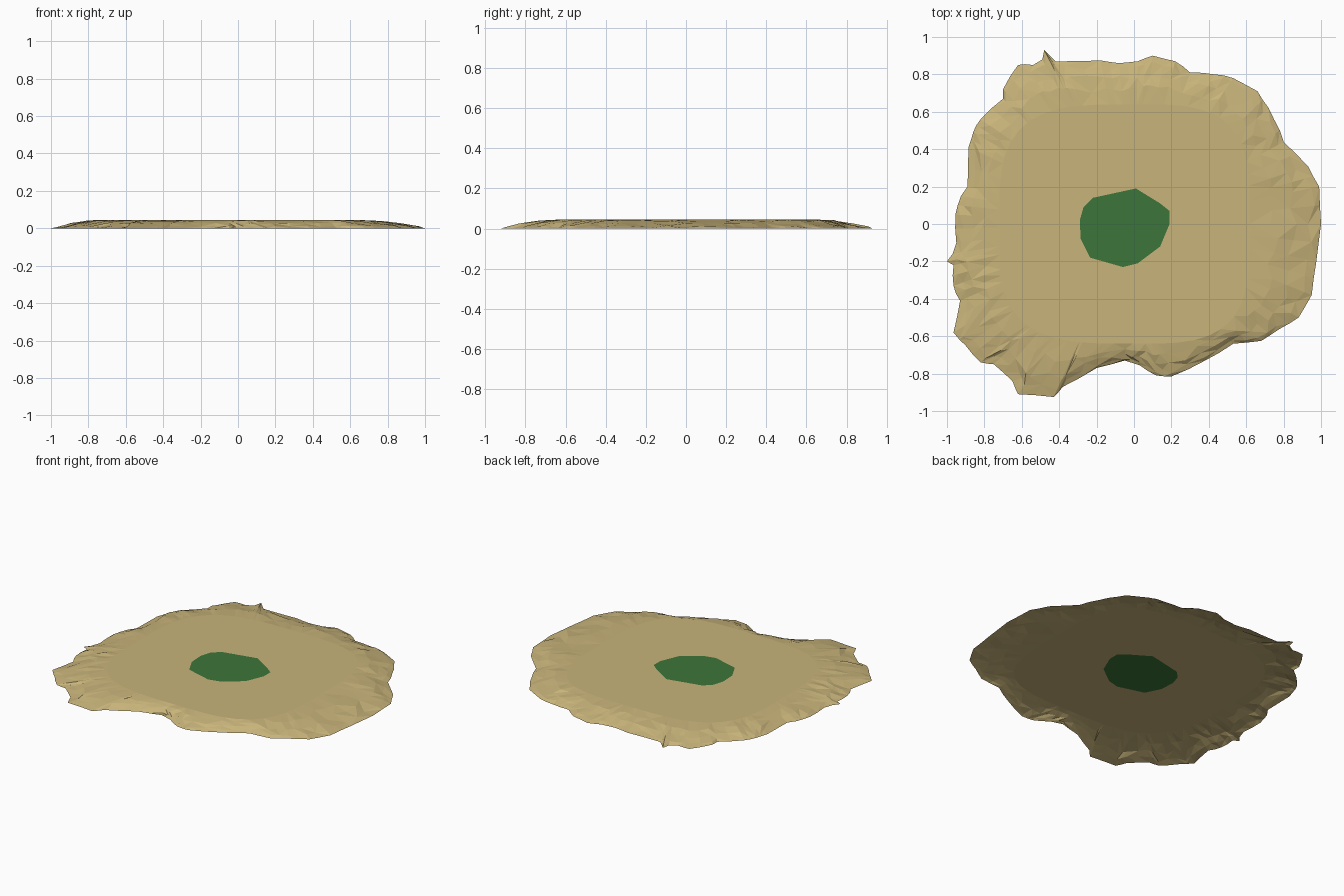
import bpy, bmesh, math, random
from mathutils import Vector

if "Cube" in bpy.data.objects:
    bpy.data.objects.remove(bpy.data.objects["Cube"])

random.seed(4)
HEIGHT = 0.045

# Shoreline, counter-clockwise from the right
SHORE = [(1, 0), (.99, .2), (.93, .31), (.8, .44), (.78, .5), (.72, .62), (.66, .71),
         (.53, .78), (.43, .8), (.3, .81), (.22, .87), (.1, .9), (.02, .87), (-.08, .86),
         (-.18, .875), (-.38, .87), (-.42, .87), (-.48, .93), (-.49, .88), (-.54, .85),
         (-.62, .85), (-.7, .72), (-.7, .67), (-.82, .56), (-.86, .49), (-.885, .41),
         (-.89, .2), (-.925, .15), (-.955, .05), (-.95, -.1), (-.97, -.16), (-1, -.2),
         (-.965, -.22), (-.965, -.33), (-.93, -.41), (-.965, -.58), (-.9, -.65),
         (-.82, -.74), (-.75, -.75), (-.65, -.84), (-.62, -.91), (-.43, -.925),
         (-.38, -.87), (-.2, -.77), (-.05, -.73), (.03, -.755), (.12, -.81), (.2, -.815),
         (.38, -.73), (.53, -.64), (.68, -.625), (.78, -.56), (.88, -.5), (.95, -.38),
         (.975, -.2)]
# Grass patch in the middle
GRASS = [(.01, .19), (.14, .11), (.19, .07), (.19, 0), (.14, -.12), (.02, -.21),
         (-.06, -.23), (-.235, -.18), (-.285, -.08), (-.29, .02), (-.27, .09), (-.22, .14)]


def material(name, colour):
    m = bpy.data.materials.new(name)
    m.diffuse_color = (*colour, 1)
    m.use_nodes = True
    m.node_tree.nodes["Principled BSDF"].inputs["Base Color"].default_value = m.diffuse_color
    return m


def plateau_edge(p):
    """Point on the rounded-square plateau in the direction of p, kept inside the shore."""
    d = p.normalized()
    ax = .62 if d.x > 0 else .72
    r = (abs(d.x / ax) ** 3.5 + abs(d.y / .64) ** 3.5) ** (-1 / 3.5)
    return d * min(r, p.length * .9)


# Shoreline with lightly jittered midpoints on the long stretches
shore = []
for i, p in enumerate(SHORE):
    a, b = Vector(p), Vector(SHORE[(i + 1) % len(SHORE)])
    shore.append(a)
    if (b - a).length > .07:
        shore.append((a + b) / 2 * random.uniform(.997, 1.006))

bm = bmesh.new()

# Sloping beach: jittered rings from the shore up to the plateau
rings = []
for t, z in [(0, 0), (.14, .25), (.36, .56), (.66, .86), (1, 1)]:
    ring = []
    for p in shore:
        inner = 0 < t < 1
        s = t + (random.uniform(-.07, .07) if inner else 0)
        h = z + (random.uniform(-.08, .08) if inner else 0)
        q = p.lerp(plateau_edge(p), s)
        ring.append(bm.verts.new((q.x, q.y, HEIGHT * h)))
    rings.append(ring)
n = len(shore)
for low, high in zip(rings, rings[1:]):
    for i in range(n):
        j = (i + 1) % n
        a, b, c, d = low[i], low[j], high[j], high[i]
        tris = [(a, b, c), (a, c, d)] if random.random() < .5 else [(a, b, d), (b, c, d)]
        for tri in tris:
            bm.faces.new(tri)

# Flat sand around the grass patch, then the patch itself
grass = [bm.verts.new((x, y, HEIGHT)) for x, y in reversed(GRASS)]


def loop_edges(loop):
    out = []
    for a, b in zip(loop, loop[1:] + loop[:1]):
        out.append(bm.edges.get((a, b)) or bm.edges.new((a, b)))
    return out


bmesh.ops.triangle_fill(bm, use_beauty=True, use_dissolve=False,
                        edges=loop_edges(rings[-1]) + loop_edges(grass), normal=(0, 0, 1))
patch = bm.faces.new(grass)
patch.material_index = 1
for f in bm.faces:
    f.normal_update()
    if f.normal.z < 0:
        f.normal_flip()

mesh = bpy.data.meshes.new("sand_island")
bm.to_mesh(mesh)
bm.free()
mesh.materials.append(material("sand", (.58, .456, .195)))
mesh.materials.append(material("grass_green", (.048, .178, .041)))
island = bpy.data.objects.new("sand_island", mesh)
bpy.context.collection.objects.link(island)
